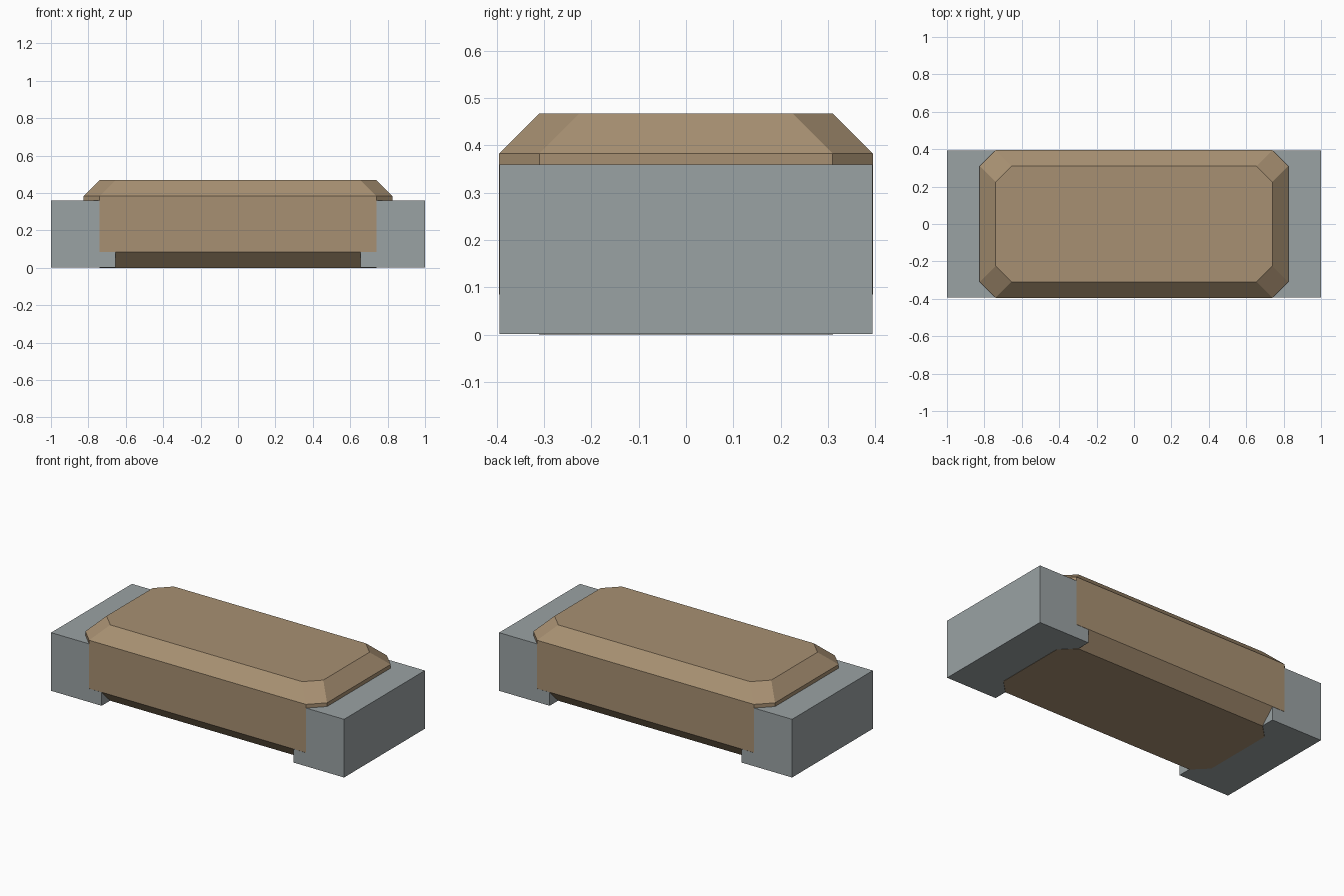
import bpy
import bmesh

cube = bpy.data.objects.get("Cube")
if cube:
    bpy.data.objects.remove(cube, do_unlink=True)

HALF_X, HALF_Y, TOP = 0.825, 0.395, 0.468
CHAMFER = 0.085
TERMINAL_INNER, TERMINAL_TOP = 0.655, 0.36
GAP = 0.001  # keeps the body skin just proud of the terminals


def make_material(name, color):
    mat = bpy.data.materials.new(name)
    mat.use_nodes = True
    mat.diffuse_color = (*color, 1)
    bsdf = mat.node_tree.nodes["Principled BSDF"]
    bsdf.inputs["Base Color"].default_value = (*color, 1)
    bsdf.inputs["Roughness"].default_value = 0.7
    return mat


def make_object(name, bm, mat):
    bmesh.ops.recalc_face_normals(bm, faces=bm.faces)
    mesh = bpy.data.meshes.new(name)
    bm.to_mesh(mesh)
    bm.free()
    mesh.materials.append(mat)
    obj = bpy.data.objects.new(name, mesh)
    bpy.context.collection.objects.link(obj)
    return obj


def octagon_ring(bm, inset, z):
    """Rectangle with 45 degree corner cuts, shrunk by inset."""
    x, y, c = HALF_X - inset, HALF_Y - inset, CHAMFER
    quarter = [(x, y - c), (x - c, y)]
    points = quarter + [(-a, b) for a, b in reversed(quarter)]
    points += [(-a, -b) for a, b in points]
    return [bm.verts.new((a, b, z)) for a, b in points]


brown = make_material("ceramic brown", (0.39, 0.279, 0.168))
grey = make_material("metal grey", (0.323, 0.361, 0.371))

# Ceramic body: chamfered along every edge
bm = bmesh.new()
levels = [(CHAMFER, 0), (0, CHAMFER), (0, TOP - CHAMFER), (CHAMFER, TOP)]
rings = [octagon_ring(bm, inset, z) for inset, z in levels]
for lower, upper in zip(rings, rings[1:]):
    for i in range(len(lower)):
        j = (i + 1) % len(lower)
        bm.faces.new((lower[i], lower[j], upper[j], upper[i]))
bm.faces.new(rings[0])
bm.faces.new(rings[-1])
make_object("ceramic_body", bm, brown)

# Metal end terminals
for name, side in (("left_terminal", 1), ("right_terminal", -1)):
    bm = bmesh.new()
    bmesh.ops.create_cube(bm, size=1)
    for v in bm.verts:
        v.co.x = side * (1 if v.co.x > 0 else TERMINAL_INNER)
        v.co.y = (HALF_Y - GAP) * (1 if v.co.y > 0 else -1)
        v.co.z = TERMINAL_TOP if v.co.z > 0 else GAP
    make_object(name, bm, grey)
